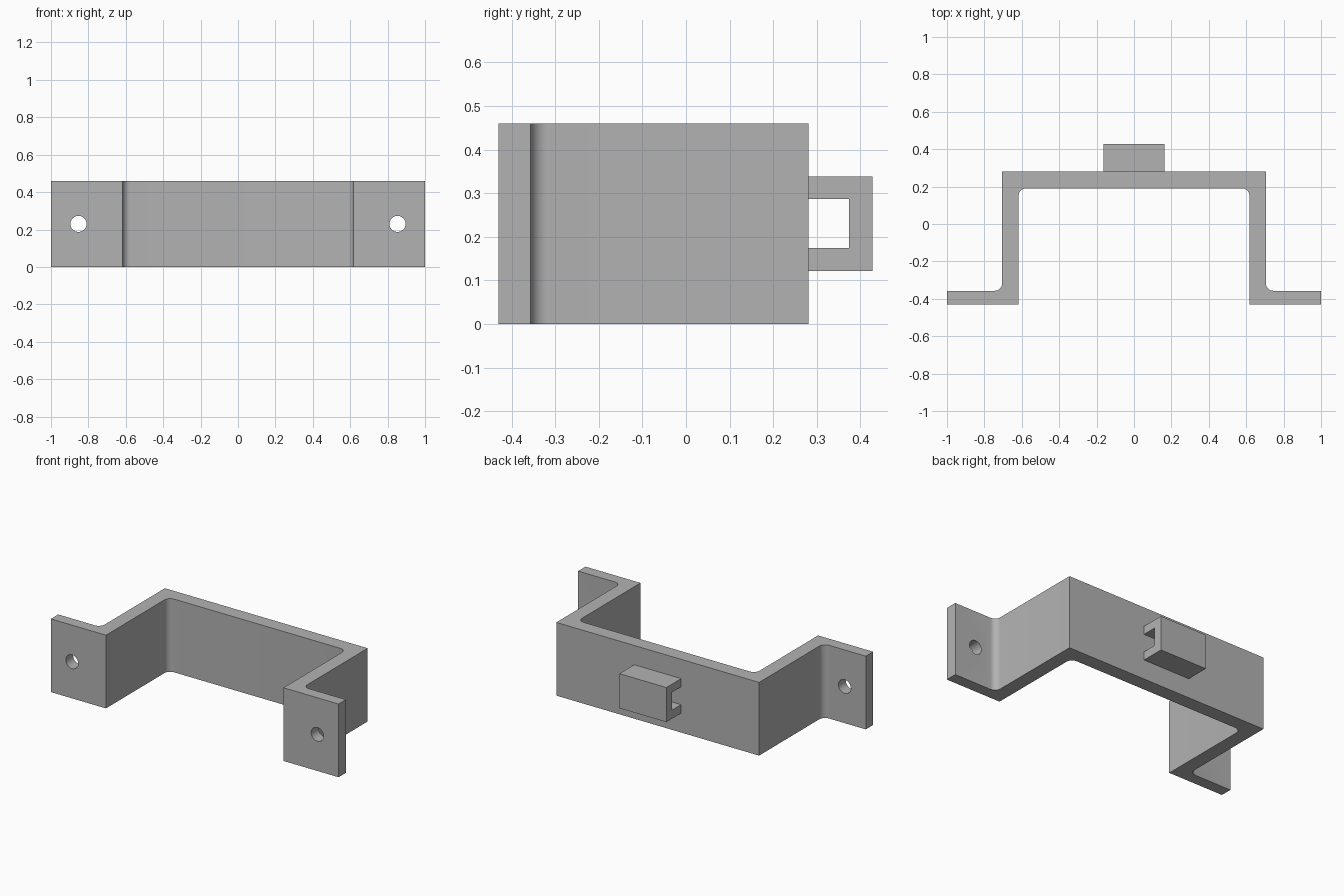
import bpy, bmesh, math
from mathutils import Vector

cube = bpy.data.objects.get("Cube")
if cube:
    bpy.data.objects.remove(cube, do_unlink=True)

grey = bpy.data.materials.new("plain_grey")
grey.use_nodes = True
colour = (0.45, 0.45, 0.45, 1)
grey.diffuse_color = colour
grey.node_tree.nodes["Principled BSDF"].inputs["Base Color"].default_value = colour

HEIGHT = 0.46
FILLET = 0.04


def extrude(name, outline, direction):
    """Solid made by sweeping a closed outline along a direction."""
    bm = bmesh.new()
    face = bm.faces.new([bm.verts.new(p) for p in outline])
    swept = bmesh.ops.extrude_face_region(bm, geom=[face])["geom"]
    verts = [v for v in swept if isinstance(v, bmesh.types.BMVert)]
    bmesh.ops.translate(bm, verts=verts, vec=direction)
    bmesh.ops.recalc_face_normals(bm, faces=bm.faces)
    mesh = bpy.data.meshes.new(name)
    bm.to_mesh(mesh)
    bm.free()
    obj = bpy.data.objects.new(name, mesh)
    bpy.context.collection.objects.link(obj)
    mesh.materials.append(grey)
    return obj


def fillet(cx, cy, start, steps=8):
    """Quarter-circle points, running clockwise from the start angle."""
    angles = [math.radians(start - 90 * i / steps) for i in range(steps + 1)]
    return [(cx + FILLET * math.cos(a), cy + FILLET * math.sin(a)) for a in angles]


# Bracket: half outline from inner centre to outer centre, mirrored in x
foot, foot_back = -0.43, -0.357
inner_x, outer_x = 0.617, 0.705
inner_y, outer_y = 0.191, 0.281
half = fillet(inner_x - FILLET, inner_y - FILLET, 90)
half += [(inner_x, foot), (1, foot), (1, foot_back)]
half += fillet(outer_x + FILLET, foot_back + FILLET, 270)
half += [(outer_x, outer_y)]
outline = half + [(-x, y) for x, y in reversed(half)]
bracket = extrude("bracket", [(x, y, 0) for x, y in outline], Vector((0, 0, HEIGHT)))

# Screw holes through the two feet
for side, label in ((-1, "right"), (1, "left")):
    bpy.ops.mesh.primitive_cylinder_add(
        vertices=48, radius=0.043, depth=0.3,
        location=(side * 0.853, (foot + foot_back) / 2, HEIGHT / 2),
        rotation=(math.pi / 2, 0, 0))
    cutter = bpy.context.object
    cutter.name = label + "_hole_cutter"
    cutter.data.materials.append(grey)
    cutter.hide_render = True
    cutter.hide_set(True)
    cut = bracket.modifiers.new(label + "_screw_hole", "BOOLEAN")
    cut.operation = "DIFFERENCE"
    cut.solver = "EXACT"
    cut.object = cutter

# Bake the holes, then drop the cutters
bpy.context.view_layer.update()
baked = bpy.data.meshes.new_from_object(
    bracket.evaluated_get(bpy.context.evaluated_depsgraph_get()))
cutters = [m.object for m in bracket.modifiers]
bracket.modifiers.clear()
bracket.data = baked
for cutter in cutters:
    bpy.data.objects.remove(cutter, do_unlink=True)

# Strap loop on the back, open from side to side
low, high, slot_low, slot_high = 0.122, 0.339, 0.175, 0.287
back, slot_back = 0.428, 0.374
loop = [(outer_y, low), (back, low), (back, high), (outer_y, high),
        (outer_y, slot_high), (slot_back, slot_high),
        (slot_back, slot_low), (outer_y, slot_low)]
width = 0.326
strap_loop = extrude("strap_loop", [(-width / 2, y, z) for y, z in loop],
                     Vector((width, 0, 0)))

# Smooth fillets and holes, sharp corners
bpy.ops.object.select_all(action="DESELECT")
for obj in (bracket, strap_loop):
    obj.select_set(True)
bpy.context.view_layer.objects.active = bracket
bpy.ops.object.shade_smooth_by_angle(angle=math.radians(30))
